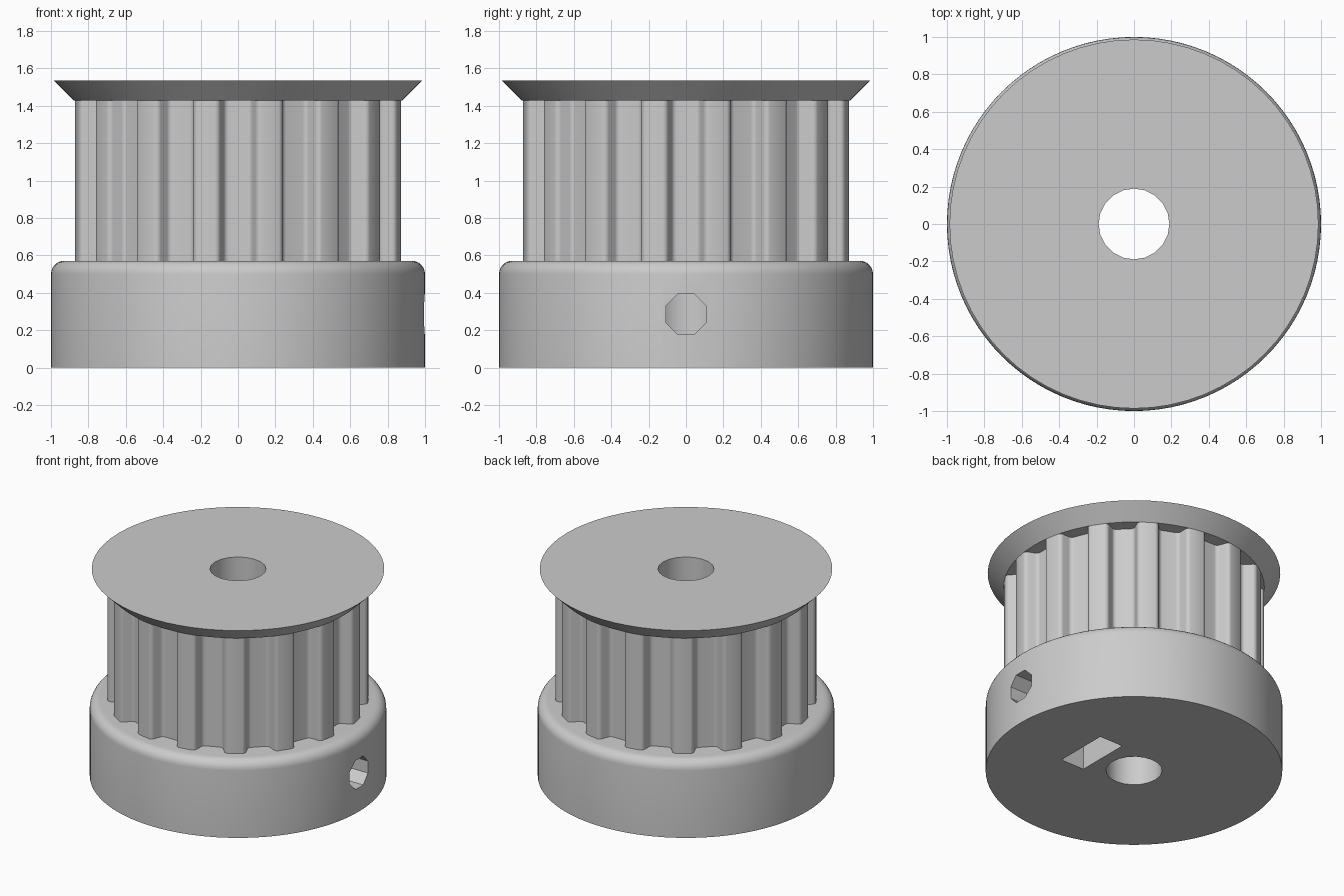
import bpy, bmesh, math
from mathutils import Matrix, Vector

cube = bpy.data.objects.get("Cube")
if cube:
    bpy.data.objects.remove(cube, do_unlink=True)

MM = 1 / 14                      # all sizes below are in millimetres
TEETH = 16
BASE_R, BASE_H, ROUND = 14, 8, 1
BELT_H, FLANGE_H = 12, 1.5
CORE_R, BORE_R = 12.308, 2.65
SCREW_Z, SCREW_R = 4, 1.63
NUT_FLAT, NUT_X, NUT_DEPTH = 5.7, 3.85, 2.7

grey = bpy.data.materials.new("light_grey")
grey.use_nodes = True
grey.diffuse_color = (0.6, 0.6, 0.6, 1)
grey.node_tree.nodes["Principled BSDF"].inputs["Base Color"].default_value = grey.diffuse_color


def finish(name, bm):
    bmesh.ops.recalc_face_normals(bm, faces=bm.faces)
    mesh = bpy.data.meshes.new(name)
    bm.to_mesh(mesh)
    bm.free()
    mesh.materials.append(grey)
    obj = bpy.data.objects.new(name, mesh)
    bpy.context.collection.objects.link(obj)
    return obj


def prism(name, outline, offset, matrix=Matrix()):
    """Extrude a flat outline along z, then place it."""
    bm = bmesh.new()
    face = bm.faces.new([bm.verts.new((x * MM, y * MM, 0)) for x, y in outline])
    top = bmesh.ops.extrude_face_region(bm, geom=[face])["geom"]
    bmesh.ops.translate(bm, vec=(0, 0, offset * MM),
                        verts=[v for v in top if isinstance(v, bmesh.types.BMVert)])
    bm.transform(matrix)
    return finish(name, bm)


def lathe(name, profile, sides):
    """Stack rings of the (radius, height) profile and cap both ends."""
    bm = bmesh.new()
    rings = []
    for r, z in profile:
        rings.append([bm.verts.new((r * MM * math.cos(math.tau * i / sides),
                                    r * MM * math.sin(math.tau * i / sides), z * MM))
                      for i in range(sides)])
    for a, b in zip(rings, rings[1:]):
        for i in range(sides):
            j = (i + 1) % sides
            bm.faces.new((a[i], a[j], b[j], b[i]))
    bm.faces.new(rings[0])
    bm.faces.new(rings[-1])
    return finish(name, bm)


def polygon(radius, sides, turn=0.0):
    return [(radius * math.cos(math.tau * (i + turn) / sides),
             radius * math.sin(math.tau * (i + turn) / sides)) for i in range(sides)]


def cut(obj, cutters):
    bpy.ops.object.select_all(action='DESELECT')
    bpy.context.view_layer.objects.active = obj
    obj.select_set(True)
    for c in cutters:
        mod = obj.modifiers.new("cut", 'BOOLEAN')
        mod.operation, mod.solver, mod.object = 'DIFFERENCE', 'EXACT', c
        bpy.ops.object.modifier_apply(modifier=mod.name)
    bpy.ops.object.shade_smooth_by_angle(angle=math.radians(30))


def groove_half():
    """Half a belt groove as (half width, depth), from rim to floor."""
    pts = []
    fillet, steep, n = 0.41, math.radians(70), 7
    for i in range(n + 1):
        a = steep * i / n
        pts.append((1.632 - fillet * math.sin(a), fillet - fillet * math.cos(a)))
    for i in range(n + 1):
        a = steep * (1 - i / n)
        pts.append((0.625 + fillet * math.sin(a), 0.78 + fillet * math.cos(a)))
    return [(w * 1.061, d) for w, d in pts]


# Base collar with a rounded upper edge
arc = [math.radians(a) for a in range(0, 91, 15)]
base = lathe("base_collar", [(BASE_R, 0)] + [
    (BASE_R - ROUND + ROUND * math.cos(a), BASE_H - ROUND + ROUND * math.sin(a)) for a in arc], 96)

# Toothed core: one groove and one tooth crest, repeated around the axis
half = groove_half()
rim = math.sqrt(CORE_R ** 2 - half[0][0] ** 2)
step = math.tau / TEETH
outline = []
for k in range(TEETH):
    groove = [(rim - d, -w) for w, d in half] + [(rim - d, w) for w, d in reversed(half)]
    crest = (CORE_R * math.cos(step / 2), CORE_R * math.sin(step / 2))
    spin = Matrix.Rotation(step * k, 2)
    outline += [tuple(spin @ Vector(p)) for p in groove + [crest]]
core = prism("toothed_core", outline, BELT_H, Matrix.Translation((0, 0, BASE_H * MM)))

# Flared belt retainer on top
low = BASE_H + BELT_H
flange = lathe("belt_retainer", [(CORE_R, low), (CORE_R + FLANGE_H, low + FLANGE_H)], 64)

# Cutters: shaft bore, set screw hole, captive nut slot
bore = prism("bore_cutter", polygon(BORE_R, 20), 30, Matrix.Translation((0, 0, -2 * MM)))
along_x = Matrix(((0, 0, 1, 0), (1, 0, 0, 0), (0, 1, 0, 0), (0, 0, 0, 1)))
screw = prism("screw_cutter", polygon(SCREW_R, 8, 0.5), 20,
              Matrix.Translation((0, 0, SCREW_Z * MM)) @ along_x)
h = NUT_FLAT / 2
shoulder = SCREW_Z + h * math.tan(math.pi / 6)
peak = SCREW_Z + h / math.cos(math.pi / 6)
nut = prism("nut_cutter", [(-h, -1), (h, -1), (h, shoulder), (0, peak), (-h, shoulder)],
            NUT_DEPTH, Matrix.Translation((NUT_X * MM, 0, 0)) @ along_x)

cut(base, [bore, screw, nut])
cut(core, [bore])
cut(flange, [bore])
for c in (bore, screw, nut):
    bpy.data.objects.remove(c, do_unlink=True)
